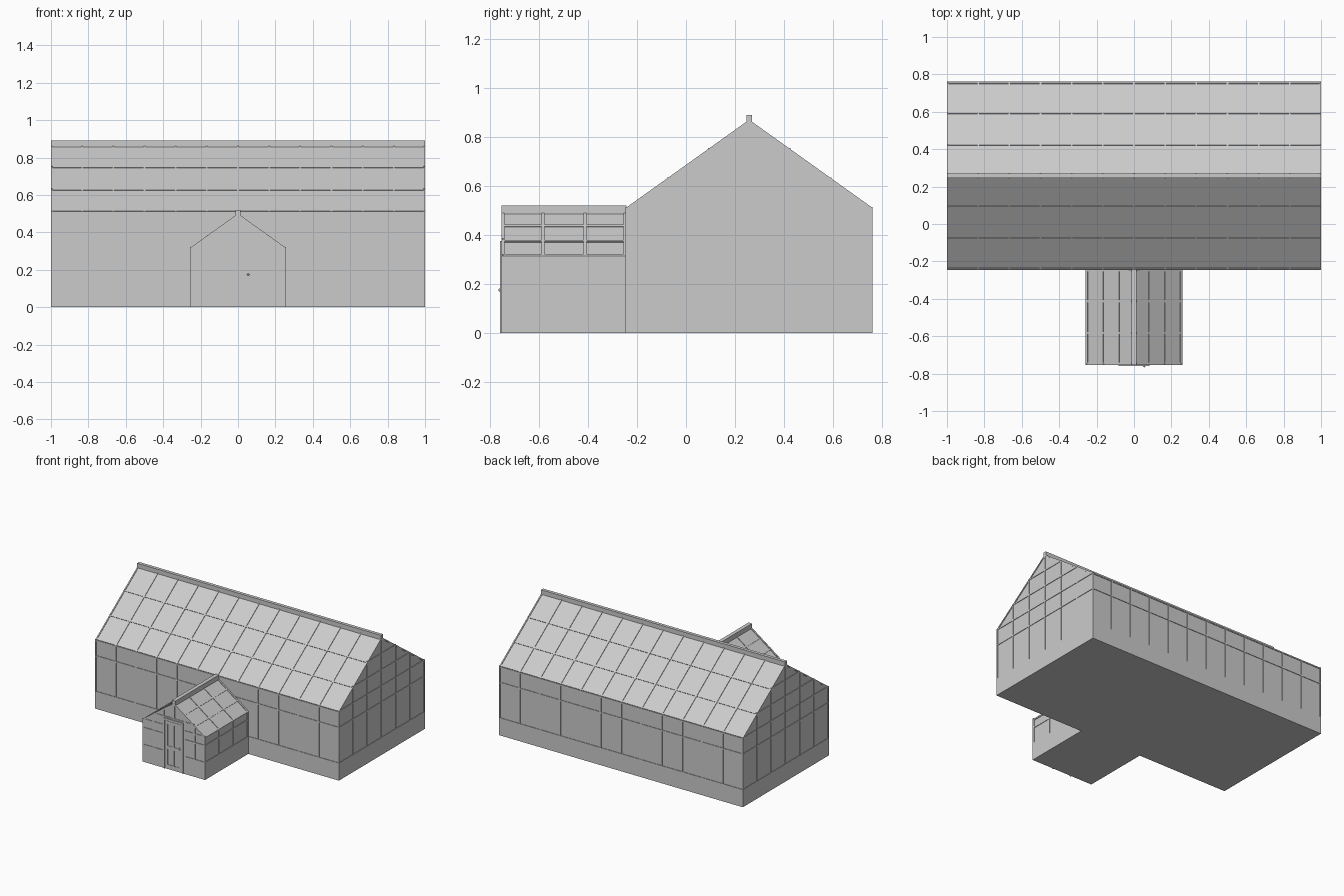
import bpy, bmesh
from mathutils import Matrix, Vector

if "Cube" in bpy.data.objects:
    bpy.data.objects.remove(bpy.data.objects["Cube"])

INSET = 0.004


def finish(name, bm, mat=Matrix.Identity(4)):
    bm.transform(mat)
    bmesh.ops.recalc_face_normals(bm, faces=bm.faces[:])
    mesh = bpy.data.meshes.new(name)
    bm.to_mesh(mesh)
    bm.free()
    ob = bpy.data.objects.new(name, mesh)
    bpy.context.collection.objects.link(ob)
    return ob


def add_box(bm, lo, hi):
    lo, hi = Vector(lo), Vector(hi)
    size = Matrix.Diagonal((*(hi - lo), 1))
    bmesh.ops.create_cube(bm, size=1, matrix=Matrix.Translation((lo + hi) / 2) @ size)


def add_bar(bm, a, b, n, w, d=0.008):
    """Bar from a to b whose outer face lies on the surface with normal n."""
    a, b, n = Vector(a), Vector(b), Vector(n).normalized()
    t = (b - a).normalized()
    m = Matrix((t, n.cross(t), n)).transposed().to_4x4()
    m.translation = (a + b) / 2 - n * d / 2
    bmesh.ops.create_cube(bm, size=1, matrix=m @ Matrix.Diagonal(((b - a).length, w, d, 1)))


def greenhouse(name, half_len, half_w, eave, ridge, base, rail, cols, w, cap,
               mat, gable_ends, gable_v, gable_z, gap=None, door=None):
    """Local x runs along the ridge, local y across it."""
    # masonry base
    bm = bmesh.new()
    add_box(bm, (-half_len, -half_w, 0), (half_len, half_w, base))
    finish(name + "_base", bm, mat)

    # glass shell, slightly inside the frame
    bm = bmesh.new()
    g, e, r = half_w - INSET, eave - 0.002, ridge - 0.005
    x = half_len - INSET
    prof = [(-g, base - 0.01), (g, base - 0.01), (g, e), (0, r), (-g, e)]
    f = bm.faces.new([bm.verts.new((-x, v, z)) for v, z in prof])
    ext = bmesh.ops.extrude_face_region(bm, geom=[f], use_keep_orig=True)
    bmesh.ops.translate(bm, vec=(2 * x, 0, 0),
                        verts=[v for v in ext["geom"] if isinstance(v, bmesh.types.BMVert)])
    finish(name + "_glass", bm, mat)

    # glazing bars on both walls and both roof slopes
    bm = bmesh.new()
    edge = half_len - w / 2
    rise = ridge - eave
    for s in (-1, 1):
        n_wall, n_roof = (0, s, 0), (0, s * rise, half_w)
        for i in range(cols + 1):
            px = max(-edge, min(edge, -half_len + 2 * half_len * i / cols))
            if not (gap and s < 0 and abs(px) < gap):
                add_bar(bm, (px, s * half_w, base), (px, s * half_w, eave), n_wall, w)
            add_bar(bm, (px, s * half_w, eave), (px, 0, ridge), n_roof, w)
        for z in (rail, eave - w / 2):
            add_bar(bm, (-half_len, s * half_w, z), (half_len, s * half_w, z), n_wall, w)
        for k in (0.015, 1 / 3, 2 / 3):
            y, z = s * half_w * (1 - k), eave + rise * k
            add_bar(bm, (-half_len, y, z), (half_len, y, z), n_roof, w)

    # gable bars
    for end in gable_ends:
        px, n = end * half_len, (end, 0, 0)
        for v in gable_v:
            v = max(-half_w + w / 2, min(half_w - w / 2, v))
            top = eave + rise * (1 - abs(v) / half_w) - 0.004
            z0 = door if door and abs(v) < 0.05 else base
            add_bar(bm, (px, v, z0), (px, v, top), n, w)
        for z in gable_z:
            h = half_w if z <= eave else half_w * (ridge - z) / rise
            add_bar(bm, (px, -h, z), (px, h, z), n, w)
        for s in (-1, 1):
            dz = w * 0.6
            add_bar(bm, (px, s * half_w * 0.985, eave - dz + 0.004), (px, 0, ridge - dz), n, w)
    finish(name + "_frame", bm, mat)

    # ridge cap
    bm = bmesh.new()
    add_box(bm, (-half_len, -cap, ridge - 0.02), (half_len, cap, ridge + 0.02))
    finish(name + "_ridge_cap", bm, mat)


# main house
greenhouse("main", 1.0, 0.504, 0.51, 0.87, 0.13, 0.39, 12, 0.009, 0.012,
           Matrix.Translation((0, 0.258, 0)), (-1, 1),
           [i * 0.168 for i in range(-3, 4)], (0.39, 0.51, 0.63, 0.75), gap=0.25)

# entrance porch, ridge turned to face the front
greenhouse("porch", 0.255, 0.257, 0.315, 0.5, 0.13, 0.25, 3, 0.012, 0.014,
           Matrix.Translation((0, -0.498, 0)) @ Matrix.Rotation(1.5707963, 4, 'Z'), (-1,),
           (-0.257, -0.17, -0.085, 0, 0.085, 0.17, 0.257), (0.25, 0.315, 0.38), door=0.375)

# door surround
bm = bmesh.new()
for s in (-1, 1):
    a, b = sorted((s * 0.07, s * 0.082))
    add_box(bm, (a, -0.759, 0), (b, -0.745, 0.375))
add_box(bm, (-0.082, -0.759, 0.36), (0.082, -0.745, 0.375))
finish("door_frame", bm)

# door leaf: recessed panel with stiles and rails
bm = bmesh.new()
add_box(bm, (-0.07, -0.7545, 0.003), (0.07, -0.745, 0.36))
finish("door_panel", bm)
bm = bmesh.new()
for a, b in ((-0.069, -0.047), (0.047, 0.069), (-0.006, 0.006)):
    add_box(bm, (a, -0.7575, 0.004), (b, -0.75, 0.358))
for a, b in ((0.004, 0.035), (0.15, 0.175), (0.335, 0.358)):
    add_box(bm, (-0.069, -0.7575, a), (0.069, -0.75, b))
finish("door_stiles", bm)

# door handle
bm = bmesh.new()
add_box(bm, (0.051, -0.76, 0.155), (0.059, -0.755, 0.187))
bmesh.ops.create_uvsphere(bm, u_segments=12, v_segments=8, radius=0.006,
                          matrix=Matrix.Translation((0.055, -0.760, 0.175)))
finish("door_handle", bm)
